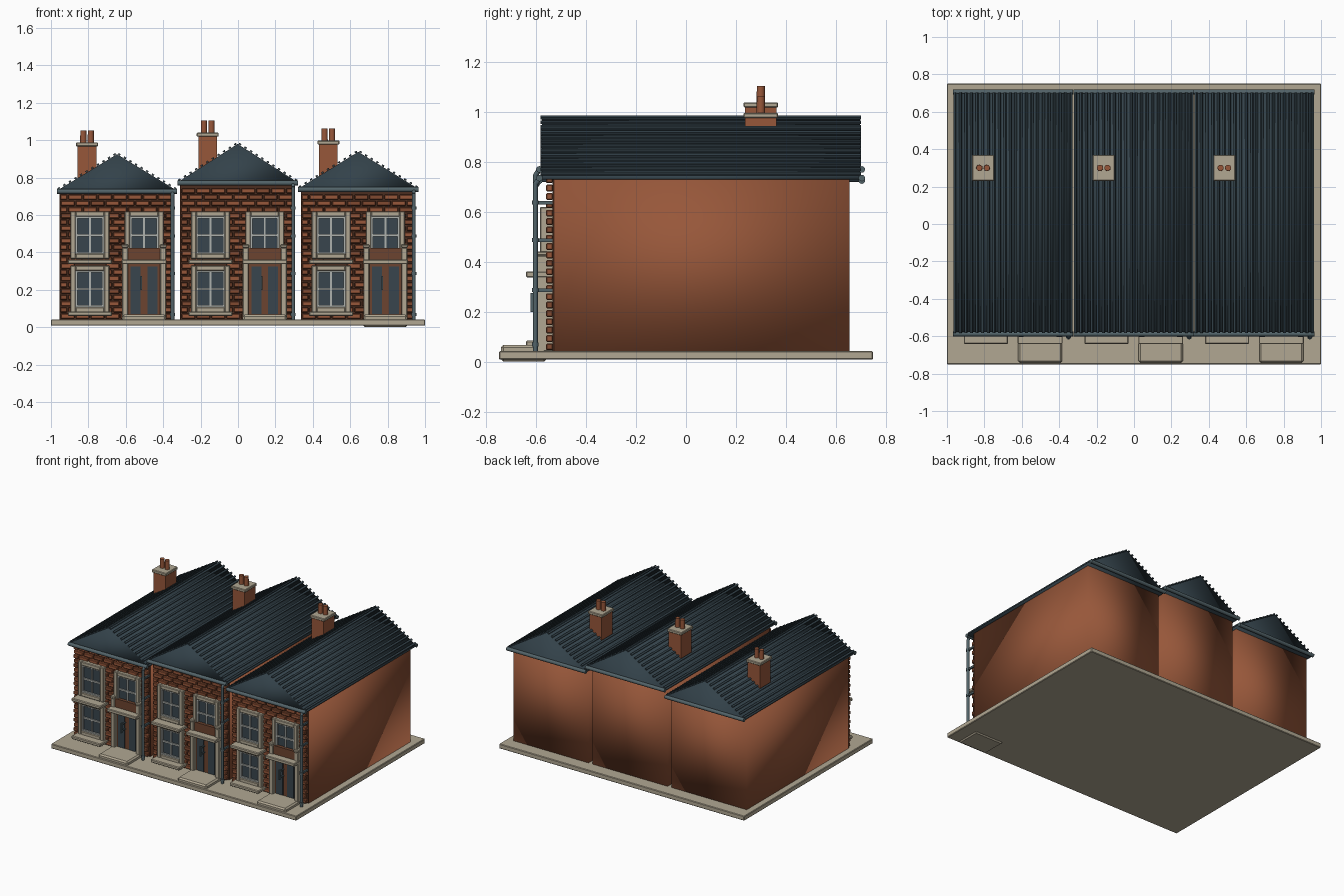
import bpy, bmesh, math, random
from mathutils import Matrix, Vector

if "Cube" in bpy.data.objects:
    bpy.data.objects.remove(bpy.data.objects["Cube"])

random.seed(4)


def material(name, rgb):
    m = bpy.data.materials.new(name)
    m.diffuse_color = (*rgb, 1)
    m.use_nodes = True
    m.node_tree.nodes["Principled BSDF"].inputs["Base Color"].default_value = m.diffuse_color
    return m


BRICK = material("brick red", (0.31, 0.095, 0.042))
BRICK2 = material("brick dark", (0.22, 0.068, 0.03))
MORTAR = material("dark mortar", (0.07, 0.026, 0.014))
STONE = material("pale stone", (0.44, 0.39, 0.29))
SLATE = material("roof slate", (0.033, 0.054, 0.068))
METAL = material("gutter grey", (0.085, 0.125, 0.14))
GLASS = material("window glass", (0.04, 0.06, 0.075))
SASH = material("sash white", (0.42, 0.44, 0.42))
TIMBER = material("door timber", (0.15, 0.057, 0.029))


def finish(name, bm, mats, smooth=False):
    bmesh.ops.recalc_face_normals(bm, faces=bm.faces)
    me = bpy.data.meshes.new(name)
    bm.to_mesh(me)
    bm.free()
    for m in mats:
        me.materials.append(m)
    if smooth:
        me.shade_smooth()
    ob = bpy.data.objects.new(name, me)
    bpy.context.collection.objects.link(ob)
    return ob


def boxes(name, items, mats, bevel=0.0, smooth=False, pick=None):
    """One object from (x0, x1, y0, y1, z0, z1) boxes."""
    bm = bmesh.new()
    for x0, x1, y0, y1, z0, z1 in items:
        part = bmesh.new()
        mat = Matrix.Translation(((x0 + x1) / 2, (y0 + y1) / 2, (z0 + z1) / 2)) @ \
            Matrix.Diagonal((x1 - x0, y1 - y0, z1 - z0, 1))
        bmesh.ops.create_cube(part, size=1, matrix=mat)
        if bevel:
            bmesh.ops.bevel(part, geom=part.edges[:], offset=bevel, segments=1, affect='EDGES')
        idx = pick() if pick else 0
        for f in part.faces:
            f.material_index = idx
        tmp = bpy.data.meshes.new("tmp")
        part.to_mesh(tmp)
        part.free()
        bm.from_mesh(tmp)
        bpy.data.meshes.remove(tmp)
    return finish(name, bm, mats, smooth)


def tubes(name, items, mat, sides=16):
    """One object from (start, end, radius0, radius1) cylinders."""
    bm = bmesh.new()
    for a, b, r0, r1 in items:
        a, b = Vector(a), Vector(b)
        d = b - a
        m = Matrix.Translation((a + b) / 2) @ d.to_track_quat('Z', 'Y').to_matrix().to_4x4()
        bmesh.ops.create_cone(bm, cap_ends=True, segments=sides, radius1=r0, radius2=r1,
                              depth=d.length, matrix=m)
    ob = finish(name, bm, [mat], True)
    ob.data.set_sharp_from_angle(angle=math.radians(40))
    return ob


def frame(cx, w, z0, z1, t, y0, y1):
    """Four boxes around a rectangular opening."""
    a, b = cx - w / 2, cx + w / 2
    return [(a, a + t, y0, y1, z0, z1), (b - t, b, y0, y1, z0, z1),
            (a + t, b - t, y0, y1, z0, z0 + t), (a + t, b - t, y0, y1, z1 - t, z1)]


def bricks(cx, top):
    """Running bond, left out behind windows and door."""
    holes = [(-0.235, -0.055, 0.08, 0.61), (0.055, 0.235, 0.04, 0.61)]
    out, z, row = [], 0.046, 0
    while z + 0.027 < top:
        x = -0.3 - (0.04 if row % 2 else 0)
        while x < 0.3:
            a, b = max(x, -0.303), min(x + 0.073, 0.303)
            hidden = any(a > h[0] and b < h[1] and z > h[2] and z + 0.027 < h[3] for h in holes)
            if b - a > 0.015 and not hidden:
                out.append((cx + a, cx + b, -0.561, -0.534, z, z + 0.027))
            x += 0.08
        z += 0.0335
        row += 1
    return out


def roof(tag, cx, eave, ridge):
    # solid gabled roof
    hw, y0, y1 = 0.318, -0.577, 0.697
    bm = bmesh.new()
    prof = [(-hw, eave - 0.012), (hw, eave - 0.012), (hw, eave), (0, ridge), (-hw, eave)]
    f = bm.faces.new([bm.verts.new((cx + x, y0, z)) for x, z in prof])
    r = bmesh.ops.extrude_face_region(bm, geom=[f])
    bmesh.ops.translate(bm, vec=(0, y1 - y0, 0),
                        verts=[v for v in r['geom'] if isinstance(v, bmesh.types.BMVert)])
    finish("roof_" + tag, bm, [SLATE], True)
    # slate courses running along both slopes
    bm = bmesh.new()
    ang = math.atan2(ridge - eave, hw)
    for s in (-1, 1):
        for i in range(11):
            t = 0.03 + i * 0.094
            p = Vector((cx + s * (hw * (1 - t) + 0.003), 0.06, eave + (ridge - eave) * t + 0.005))
            m = Matrix.Translation(p) @ Matrix.Rotation(s * ang, 4, 'Y') @ \
                Matrix.Diagonal((0.013, 1.285, 0.009, 1))
            bmesh.ops.create_cube(bm, size=1, matrix=m)
    finish("slate_courses_" + tag, bm, [SLATE])


def house(tag, cx, eave, ridge, cap_top, step_z):
    wl, wr = cx - 0.145, cx + 0.145
    # walls and brick front
    boxes("walls_" + tag, [(cx - 0.307, cx + 0.307, -0.53, 0.655, 0.035, eave - 0.005)], [BRICK], 0, True)
    boxes("mortar_" + tag, [(cx - 0.305, cx + 0.305, -0.536, -0.529, 0.04, eave - 0.01)], [MORTAR])
    boxes("brick_face_" + tag, bricks(cx, eave - 0.015), [BRICK, BRICK2], 0.004,
          pick=lambda: 0 if random.random() < 0.7 else 1)
    roof(tag, cx, eave, ridge)

    # windows: stone surround, sash bars, glass
    wins = [(wl, 0.365, 0.62), (wl, 0.08, 0.33), (wr, 0.365, 0.62)]
    stone, sash, glass = [], [], []
    for x, z0, z1 in wins:
        stone += frame(x, 0.208, z0, z1, 0.028, -0.586, -0.53)
        sash += frame(x, 0.156, z0 + 0.026, z1 - 0.026, 0.012, -0.578, -0.55)
        zm = (z0 + z1) / 2
        sash += [(x - 0.005, x + 0.005, -0.574, -0.55, z0 + 0.03, z1 - 0.03),
                 (x - 0.07, x + 0.07, -0.576, -0.55, zm - 0.006, zm + 0.006)]
        glass.append((x - 0.076, x + 0.076, -0.566, -0.53, z0 + 0.027, z1 - 0.027))
    boxes("window_surrounds_" + tag, stone, [STONE], 0.004)
    boxes("window_sashes_" + tag, sash, [SASH])
    boxes("window_glass_" + tag, glass, [GLASS])
    boxes("window_sills_" + tag, [(wl - 0.118, wl + 0.118, -0.642, -0.53, 0.338, 0.362),
                                  (wl - 0.118, wl + 0.118, -0.642, -0.53, 0.06, 0.084)], [STONE], 0.005)

    # door case: pilasters, canopy, panel above
    boxes("door_surround_" + tag,
          [(wr - 0.118, wr - 0.086, -0.597, -0.53, 0.04, 0.425),
           (wr + 0.086, wr + 0.118, -0.597, -0.53, 0.04, 0.425),
           (wr - 0.12, wr - 0.084, -0.603, -0.53, 0.425, 0.442),
           (wr + 0.084, wr + 0.12, -0.603, -0.53, 0.425, 0.442),
           (wr - 0.12, wr + 0.12, -0.642, -0.53, 0.338, 0.362)], [STONE], 0.004)
    boxes("door_head_panel_" + tag, [(wr - 0.086, wr + 0.086, -0.59, -0.53, 0.362, 0.425)], [TIMBER])
    boxes("door_" + tag, [(wr - 0.086, wr + 0.086, -0.572, -0.53, 0.04, 0.338)], [TIMBER])
    boxes("door_panels_" + tag, [(wr + s * 0.045 - 0.027, wr + s * 0.045 + 0.027, -0.579, -0.571, 0.07, 0.325)
                                 for s in (-1, 1)], [GLASS])
    boxes("door_handle_" + tag, [(wr - 0.02, wr - 0.012, -0.624, -0.612, 0.2, 0.275),
                                 (wr - 0.02, wr - 0.012, -0.614, -0.57, 0.21, 0.218),
                                 (wr - 0.02, wr - 0.012, -0.614, -0.57, 0.257, 0.265)], [METAL])
    boxes("door_step_" + tag, [(wr - 0.118, wr + 0.118, -0.742, -0.56, step_z, 0.067)], [STONE], 0.01)

    # gutters front and back, downpipe with collars
    g = eave - 0.006
    tubes("gutters_" + tag, [((cx - 0.322, y, g), (cx + 0.322, y, g), 0.013, 0.013)
                             for y in (-0.588, 0.705)], METAL)
    px, py = cx + 0.297, -0.604
    pipe = [((px, py, 0.04), (px, py, g - 0.02), 0.01, 0.01),
            ((px, py, g - 0.024), (px, -0.588, g), 0.01, 0.01)]
    pipe += [((px, py, z), (px, py, z + 0.016), 0.0135, 0.0135) for z in (0.06, 0.28, 0.48, 0.63)]
    tubes("downpipe_" + tag, pipe, METAL, 12)
    boxes("pipe_brackets_" + tag, [(px - 0.006, px + 0.006, py, -0.53, z, z + 0.014)
                                   for z in (0.28, 0.48, 0.63)], [METAL])

    # chimney stack, cap and pots
    kx, ky = cx - 0.16, 0.3
    boxes("chimney_" + tag, [(kx - 0.05, kx + 0.05, ky - 0.063, ky + 0.063, eave, cap_top - 0.015)], [BRICK])
    boxes("chimney_cap_" + tag, [(kx - 0.059, kx + 0.059, ky - 0.069, ky + 0.069,
                                  cap_top - 0.021, cap_top)], [STONE], 0.004)
    tubes("chimney_pots_" + tag, [((kx + s * 0.02, ky, cap_top - 0.005), (kx + s * 0.02, ky, cap_top + 0.065),
                                   0.017, 0.016) for s in (-1, 1)], BRICK)


# pavement slab and the three terraced houses
boxes("pavement", [(-1, 1, -0.75, 0.75, 0.008, 0.042)], [STONE], 0.004)
house("left", -0.647, 0.732, 0.925, 0.988, 0.012)
house("middle", -0.002, 0.777, 0.98, 1.04, 0.012)
house("right", 0.643, 0.742, 0.938, 0.998, 0.0)
